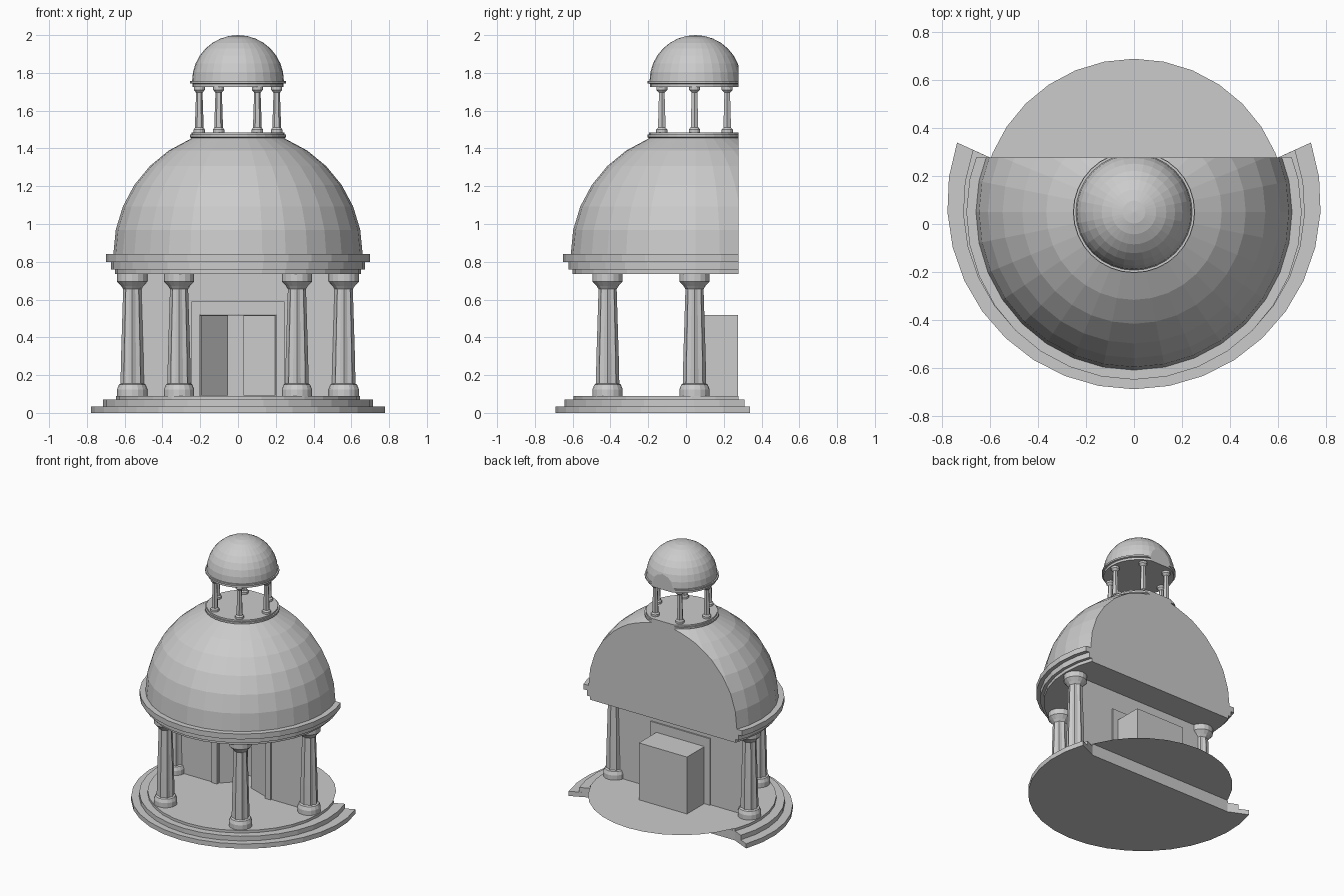
import bpy, bmesh, math
from mathutils import Vector

if "Cube" in bpy.data.objects:
    bpy.data.objects.remove(bpy.data.objects["Cube"])

CY = 0.05      # axis of the round building
CUT = 0.277    # flat back plane


def make(name, bm):
    bmesh.ops.remove_doubles(bm, verts=bm.verts, dist=1e-5)
    bmesh.ops.recalc_face_normals(bm, faces=bm.faces)
    me = bpy.data.meshes.new(name)
    bm.to_mesh(me)
    bm.free()
    ob = bpy.data.objects.new(name, me)
    bpy.context.collection.objects.link(ob)
    return ob


def lathe(name, profile, x=0, y=CY, n=32, flute=None, cut=False):
    """Revolve (radius, z) points; flute = pair of profile rows with grooves."""
    bm = bmesh.new()
    rows = []
    for k, (r, z) in enumerate(profile):
        row = []
        for i in range(n):
            a = 2 * math.pi * i / n
            g = 0.86 if flute and flute[0] <= k <= flute[1] and i % 2 else 1
            row.append(bm.verts.new((x + r * g * math.cos(a), y + r * g * math.sin(a), z)))
        rows.append(row)
    for a, b in zip(rows, rows[1:]):
        for i in range(n):
            j = (i + 1) % n
            bm.faces.new((a[i], a[j], b[j], b[i]))
    bm.faces.new(rows[0])
    bm.faces.new(rows[-1])
    bmesh.ops.remove_doubles(bm, verts=bm.verts, dist=1e-5)
    if cut:
        bmesh.ops.bisect_plane(bm, geom=bm.verts[:] + bm.edges[:] + bm.faces[:],
                               plane_co=(0, CUT, 0), plane_no=(0, 1, 0), clear_outer=True)
        bmesh.ops.holes_fill(bm, edges=[e for e in bm.edges if e.is_boundary])
    return make(name, bm)


def box(name, lo, hi):
    bm = bmesh.new()
    bmesh.ops.create_cube(bm, size=1)
    for v in bm.verts:
        v.co = Vector([lo[i] if v.co[i] < 0 else hi[i] for i in range(3)])
    return make(name, bm)


# stepped base: arcs with ends on a radial cut, closed by the flat back
steps = [(0.78, 0.09, 18.7, 0, 0.035), (0.714, 0.07, 19.6, 0.035, 0.07),
         (0.645, 0.05, 20.6, 0.07, 0.089)]
for k, (r, cy, end, z0, z1) in enumerate(steps):
    bm = bmesh.new()
    start, sweep = math.radians(end), math.radians(-180 - 2 * end)
    pts = [(r * math.cos(start + sweep * i / 20), cy + r * math.sin(start + sweep * i / 20))
           for i in range(21)]
    pts += [(-0.6, CUT), (0.6, CUT)] if k < 2 else []
    low = [bm.verts.new((px, py, z0)) for px, py in pts]
    top = [bm.verts.new((px, py, z1)) for px, py in pts]
    bm.faces.new(low)
    bm.faces.new(top)
    for i in range(len(pts)):
        j = (i + 1) % len(pts)
        bm.faces.new((low[i], low[j], top[j], top[i]))
    make(f"base_step_{k + 1}", bm)

# thin round floor sheet, reaching past the back
bm = bmesh.new()
bmesh.ops.create_circle(bm, cap_ends=True, segments=32, radius=0.64)
for v in bm.verts:
    v.co += Vector((0, CY, 0.09))
make("floor", bm)

# main columns
column = [(0.08, 0.09), (0.08, 0.125), (0.07, 0.15), (0.062, 0.155), (0.059, 0.3),
          (0.048, 0.655), (0.058, 0.672), (0.08, 0.695), (0.08, 0.736)]
for side in (-1, 1):
    for label, x, y in (("side", 0.56, 0.045), ("front", 0.312, -0.415)):
        lathe(f"{label}_column_{side}", column, side * x, y, 16, (3, 5))

# cornice, main dome and lantern floor in one turned piece, sliced at the back
R = 0.66
dome = [(0.65, 0.736), (0.65, 0.76), (0.672, 0.76), (0.672, 0.80), (0.70, 0.80), (0.70, 0.84)]
dome += [(R * math.cos(math.radians(11.25 * i)), 0.84 + R * math.sin(math.radians(11.25 * i)))
         for i in range(7)]
dome += [(0.245, 1.455), (0.255, 1.46), (0.255, 1.473), (0.245, 1.473), (0.245, 1.485)]
lathe("main_dome", dome, cut=True)

# lantern columns
small = [(0.03, 1.485), (0.03, 1.5), (0.023, 1.51), (0.021, 1.58), (0.017, 1.695),
         (0.029, 1.71), (0.029, 1.73)]
for i in range(6):
    a = math.radians(60 * i)
    lathe(f"lantern_column_{i}", small, 0.205 * math.cos(a), CY - 0.005 + 0.2 * math.sin(a),
          12, (2, 4))

# lantern cornice and dome
r = 0.243
cap = [(0.24, 1.725), (0.24, 1.742), (0.253, 1.745), (0.253, 1.757)]
cap += [(r * math.cos(math.radians(11.25 * i)), 1.757 + r * math.sin(math.radians(11.25 * i)))
        for i in range(9)]
lathe("lantern_dome", cap[:-1] + [(0.0001, 2.0)], cut=True)

# wall across the middle, with a doorway
W0, W1 = 0.045, 0.06
for s, label in ((-1, "left"), (1, "right")):
    xs = sorted((s * 0.2, s * 0.56))
    box(f"wall_{label}", (xs[0], W0, 0.09), (xs[1], W1, 0.736))
    xs = sorted((s * 0.2, s * 0.247))
    box(f"door_frame_{label}", (xs[0], W0 - 0.01, 0.09), (xs[1], W1 + 0.01, 0.52))
box("wall_over_door", (-0.2, W0, 0.52), (0.2, W1, 0.736))
box("door_frame_top", (-0.247, W0 - 0.01, 0.52), (0.247, W1 + 0.01, 0.59))

# niche behind the doorway, open to the front
niche = box("door_niche", (-0.2, W0, 0.09), (0.2, CUT - 0.003, 0.518))
bm = bmesh.new()
bm.from_mesh(niche.data)
front = [f for f in bm.faces if f.normal.y < -0.9]
bmesh.ops.delete(bm, geom=front, context='FACES')
bm.to_mesh(niche.data)
bm.free()

# two door leaves standing ajar
for label, hinge, tip in (("left", (-0.198, W1), (-0.057, 0.2)), ("right", (0.198, W1), (0.03, 0.12))):
    h, t = Vector(hinge), Vector(tip)
    leaf = box(f"door_leaf_{label}", (0, -0.005, 0.091), ((t - h).length, 0.005, 0.515))
    leaf.location = (h.x, h.y, 0)
    leaf.rotation_euler.z = math.atan2(t.y - h.y, t.x - h.x)
